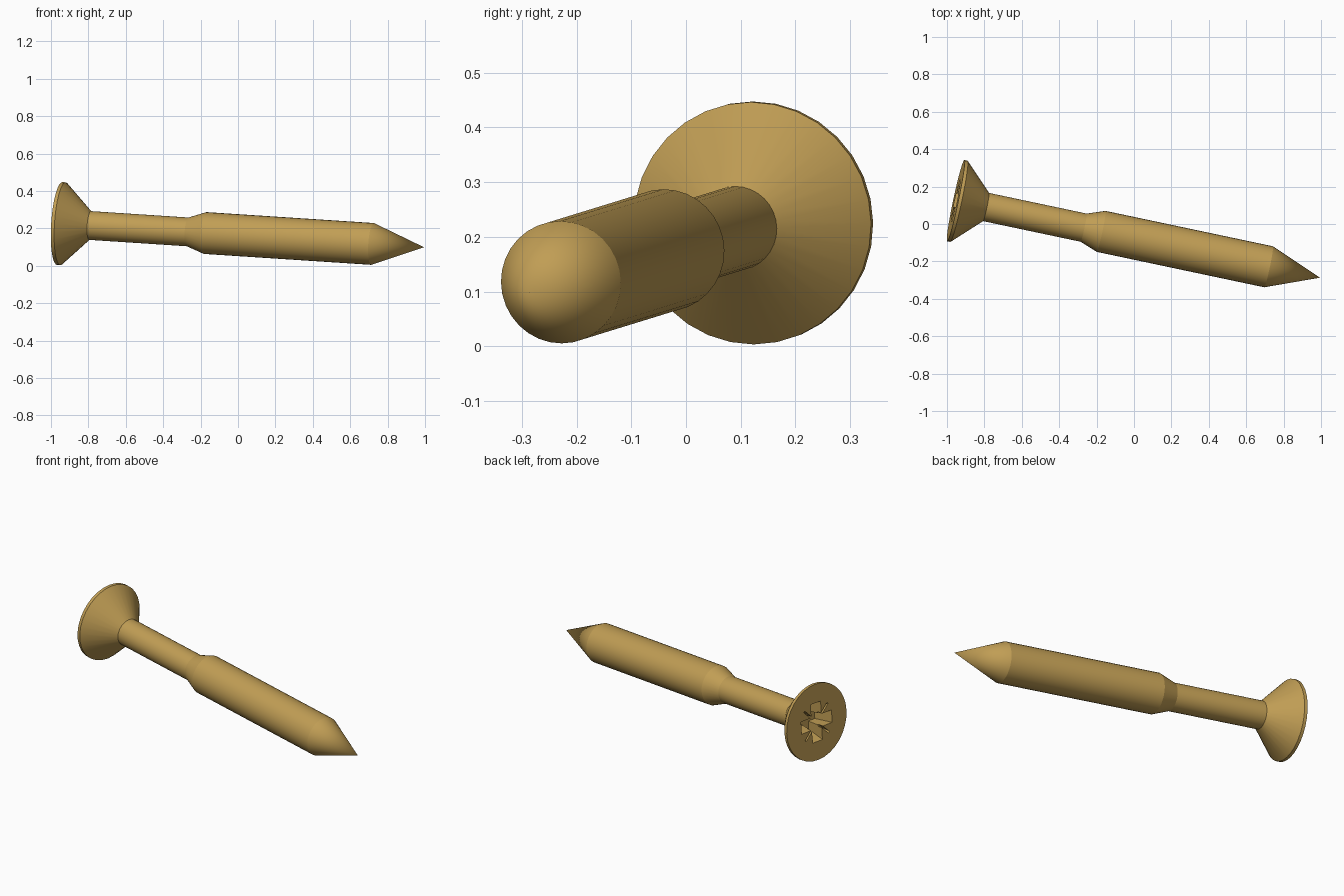
import bpy
import bmesh
import math
from mathutils import Matrix, Vector

cube = bpy.data.objects.get("Cube")
if cube:
    bpy.data.objects.remove(cube, do_unlink=True)

SIDES = 32
HEAD_CENTRE = Vector((-0.953, 0.125, 0.226))
TIP = Vector((0.995, -0.287, 0.099))
AXIS = TIP - HEAD_CENTRE
LENGTH = AXIS.length

# Warm brass for the whole screw
brass = bpy.data.materials.new("brass")
brass.use_nodes = True
colour = (0.53, 0.34, 0.09, 1)
brass.diffuse_color = colour
brass.node_tree.nodes["Principled BSDF"].inputs["Base Color"].default_value = colour


def add_object(name, bm):
    bmesh.ops.recalc_face_normals(bm, faces=bm.faces[:])
    mesh = bpy.data.meshes.new(name)
    bm.to_mesh(mesh)
    bm.free()
    mesh.materials.append(brass)
    obj = bpy.data.objects.new(name, mesh)
    bpy.context.collection.objects.link(obj)
    return obj


def lathe(name, profile):
    """Closed solid turned around z from (radius, z) points."""
    bm = bmesh.new()
    rings = []
    for r, z in profile:
        count = SIDES if r > 0 else 1
        rings.append([bm.verts.new(Matrix.Rotation(i * math.tau / SIDES, 3, 'Z')
                                   @ Vector((r, 0, z))) for i in range(count)])
    for a, b in zip(rings, rings[1:]):
        for i in range(SIDES):
            j = (i + 1) % SIDES
            if len(b) == 1:
                bm.faces.new((a[i], a[j], b[0]))
            else:
                bm.faces.new((a[i], a[j], b[j], b[i]))
    bm.faces.new(rings[0])
    return add_object(name, bm)


def slot_cutter(length, width, depth, taper, angle):
    """Bar that narrows with depth, for one slot of the drive recess."""
    bm = bmesh.new()
    bmesh.ops.create_cube(bm, size=1)
    for v in bm.verts:
        deep = v.co.z > 0
        v.co.x *= length * (taper if deep else 1)
        v.co.y *= width * (0.8 if deep else 1)
        v.co.z = depth if deep else -0.02
    bmesh.ops.rotate(bm, verts=bm.verts[:], matrix=Matrix.Rotation(angle, 3, 'Z'))
    cutter = add_object("slot_cutter", bm)
    cutter.hide_render = True
    return cutter


# Screw body: flat head, countersink, shank, collar, thick shaft and point
screw = lathe("screw_body", [
    (0.222, 0), (0.222, 0.018), (0.077, 0.166), (0.077, 0.70),
    (0.112, 0.796), (0.112, 1.713), (0, LENGTH),
])

# Drive recess: a wide cross with thin diagonal notches
quarter = math.pi / 2
slots = [(0.24, 0.075, 0.1, 0.65, k * quarter) for k in range(2)]
slots += [(0.27, 0.012, 0.03, 0.75, (k + 0.5) * quarter) for k in range(2)]
bpy.context.view_layer.objects.active = screw
for slot in slots:
    cutter = slot_cutter(*slot)
    cut = screw.modifiers.new("recess", 'BOOLEAN')
    cut.operation = 'DIFFERENCE'
    cut.solver = 'EXACT'
    cut.object = cutter
    bpy.ops.object.modifier_apply(modifier=cut.name)
    bpy.data.objects.remove(cutter, do_unlink=True)

# Smooth the turned surfaces, keep the creases
bpy.ops.object.select_all(action='DESELECT')
screw.select_set(True)
bpy.ops.object.shade_smooth_by_angle(angle=math.radians(15))

# Lay the screw down on its head rim and point end
screw.rotation_mode = 'QUATERNION'
screw.rotation_quaternion = AXIS.to_track_quat('Z', 'Y')
screw.location = HEAD_CENTRE
